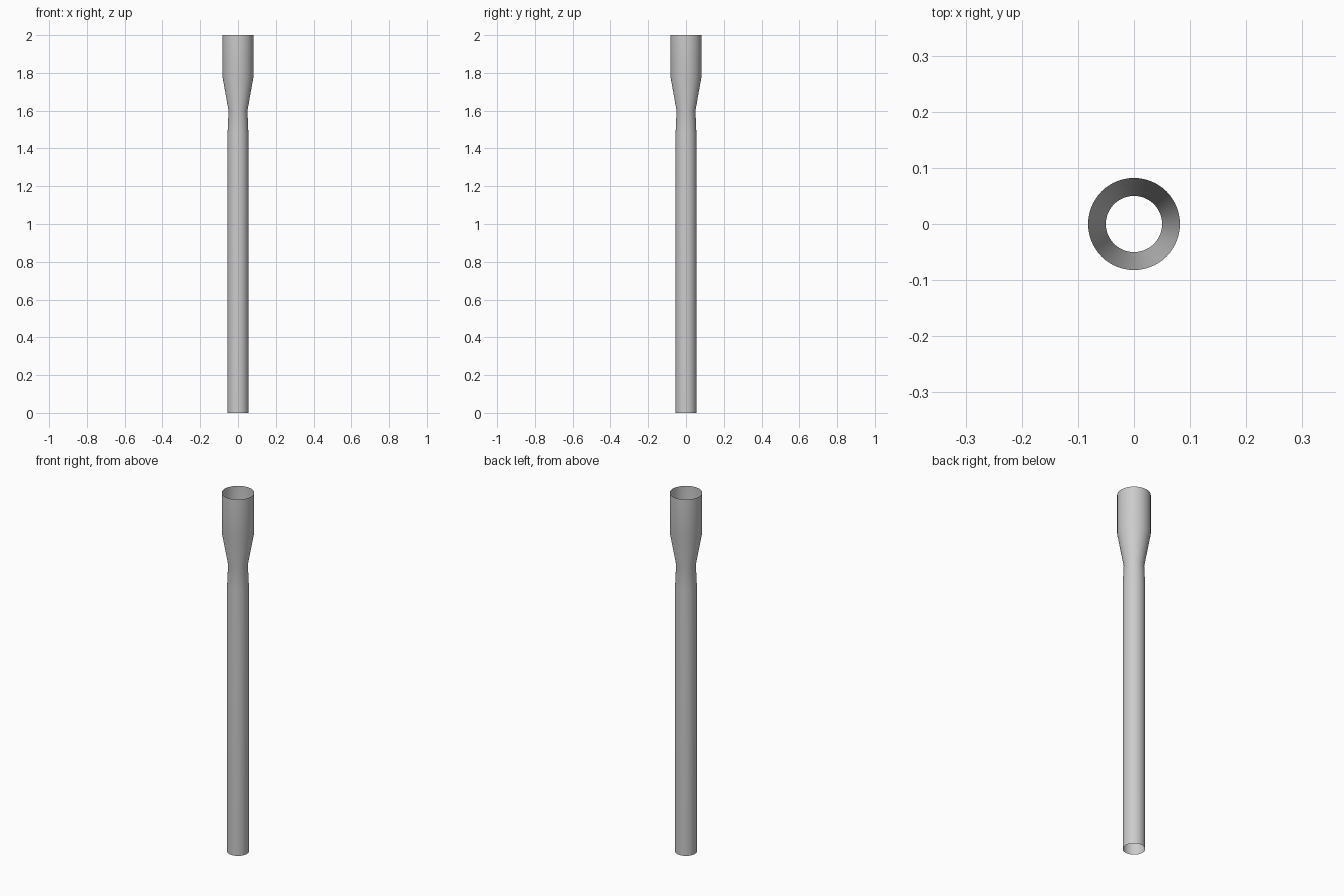
import bpy
import bmesh
from math import tau

cube = bpy.data.objects.get("Cube")
if cube:
    bpy.data.objects.remove(cube, do_unlink=True)

# Plain grey material
grey = bpy.data.materials.new("light grey")
grey.use_nodes = True
colour = (0.6, 0.6, 0.6, 1)
grey.diffuse_color = colour
grey.node_tree.nodes["Principled BSDF"].inputs["Base Color"].default_value = colour

# Open thin-walled tube: straight shaft, slim neck, flared socket (radius, height)
profile = [(0.055, 0), (0.055, 1.48), (0.05, 1.6), (0.082, 1.78), (0.082, 2)]
bm = bmesh.new()
points = [bm.verts.new((r, 0, z)) for r, z in profile]
edges = [bm.edges.new(pair) for pair in zip(points, points[1:])]
bmesh.ops.spin(bm, geom=points + edges, axis=(0, 0, 1), cent=(0, 0, 0),
               angle=tau, steps=64, use_merge=True)
bmesh.ops.remove_doubles(bm, verts=bm.verts, dist=0.0001)

# Turn every face outward
for face in bm.faces:
    centre = face.calc_center_median()
    if face.normal.xy.dot(centre.xy) < 0:
        face.normal_flip()

mesh = bpy.data.meshes.new("flared_tube")
bm.to_mesh(mesh)
bm.free()
mesh.materials.append(grey)
tube = bpy.data.objects.new("flared_tube", mesh)
bpy.context.collection.objects.link(tube)

# Smooth shading around the tube
bpy.context.view_layer.objects.active = tube
tube.select_set(True)
bpy.ops.object.shade_smooth_by_angle()
